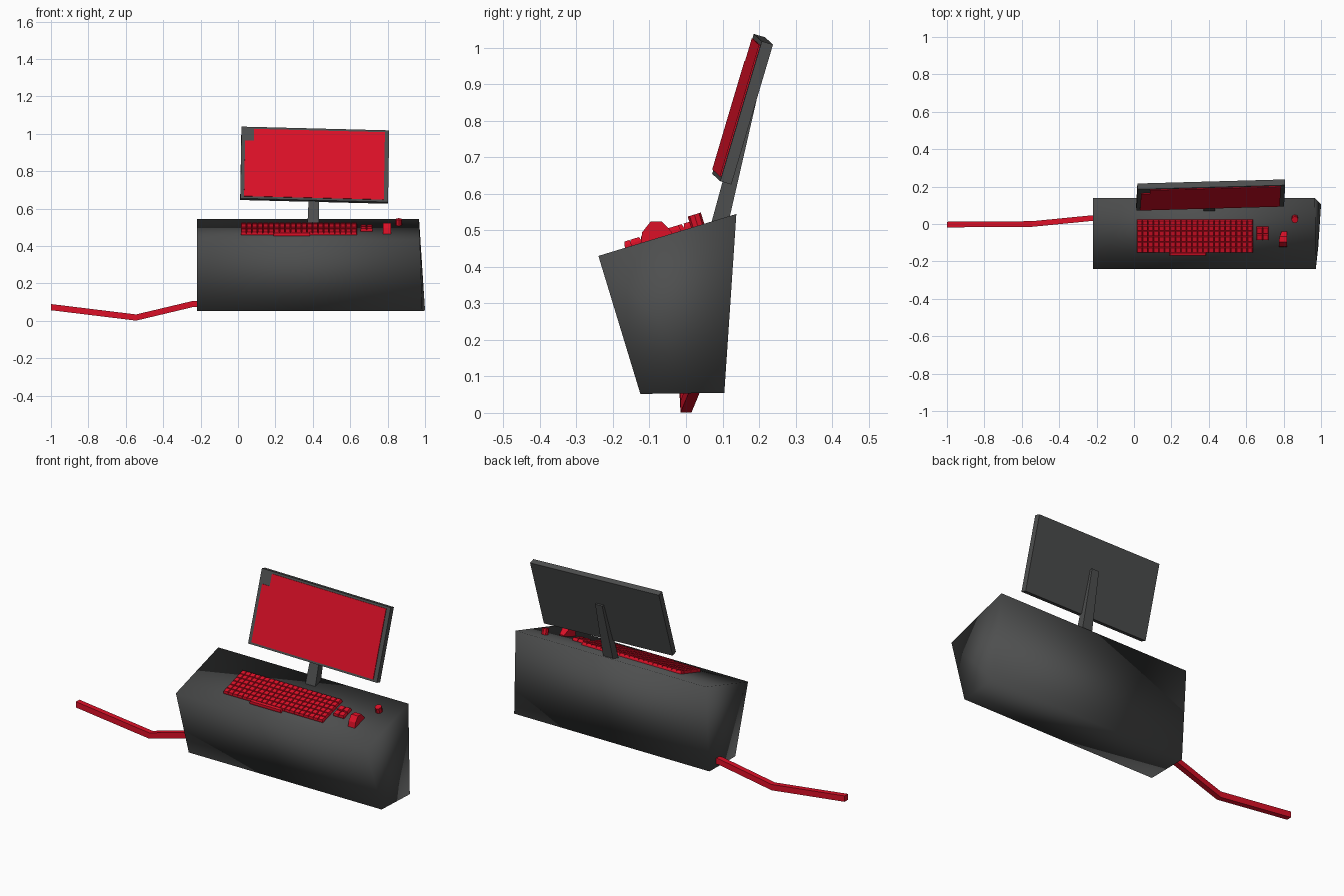
import bpy, bmesh, math
from mathutils import Vector

if "Cube" in bpy.data.objects:
    bpy.data.objects.remove(bpy.data.objects["Cube"])


def material(name, rgb):
    m = bpy.data.materials.new(name)
    m.diffuse_color = (*rgb, 1)
    m.use_nodes = True
    m.node_tree.nodes["Principled BSDF"].inputs["Base Color"].default_value = m.diffuse_color
    return m


GREY = material("dark_grey", (0.075, 0.077, 0.077))
RED = material("red", (0.72, 0.005, 0.02))


def add_loft(bm, rings):
    """Join equal-sized rings of points and cap both ends."""
    vs = [[bm.verts.new(p) for p in r] for r in rings]
    n = len(vs[0])
    for a, b in zip(vs, vs[1:]):
        for i in range(n):
            j = (i + 1) % n
            bm.faces.new((a[i], a[j], b[j], b[i]))
    bm.faces.new(vs[0])
    bm.faces.new(vs[-1])


def make(name, lofts, mat, smooth=False):
    bm = bmesh.new()
    for rings in lofts:
        add_loft(bm, rings)
    bmesh.ops.recalc_face_normals(bm, faces=bm.faces)
    me = bpy.data.meshes.new(name)
    bm.to_mesh(me)
    bm.free()
    me.materials.append(mat)
    for p in me.polygons:
        p.use_smooth = smooth
    ob = bpy.data.objects.new(name, me)
    bpy.context.collection.objects.link(ob)
    return ob


def rect(c, a, b, ha, hb):
    """Rectangle ring around c, spanned by half sizes along a and b."""
    c = Vector(c)
    return [c - a * ha - b * hb, c + a * ha - b * hb, c + a * ha + b * hb, c - a * ha + b * hb]


X, Y, Z = Vector((1, 0, 0)), Vector((0, 1, 0)), Vector((0, 0, 1))

# Console body: wedge profile, slightly skewed right end, smooth over all edges
profile = [(-0.24, 0.43), (0.138, 0.545), (0.105, 0.055), (-0.125, 0.052)]
right_x = [0.972, 0.968, 1.0, 0.985]
make("console_body", [[[(-0.22, y, z) for y, z in profile],
                       [(x, y, z) for x, (y, z) in zip(right_x, profile)]]], GREY, smooth=True)

# Cable: square tube with a bend, entering the left end
path = [(-1.0, -0.003, 0.073), (-0.545, 0.0, 0.0175), (-0.24, 0.03, 0.09), (-0.2, 0.03, 0.09)]
make("cable", [[rect(p, Y, Z, 0.015, 0.0165) for p in path]], RED)

# Monitor axes: width, height, front normal
U = Vector((0.79, 0.022, -0.02)).normalized()
V = Vector((0, 0.285, 0.96))
V = (V - U * V.dot(U)).normalized()
N = U.cross(V)
C = Vector((0.41, 0.155, 0.832))
make("monitor_case", [[rect(C + N * d, U, V, 0.395, 0.2) for d in (-0.016, 0.016)]], GREY)

# Screen plate with the upper left corner cut out
outline = [(-0.375, -0.188), (0.372, -0.188), (0.372, 0.188),
           (-0.328, 0.188), (-0.328, 0.122), (-0.375, 0.122)]
make("screen", [[[C + U * u + V * v + N * d for u, v in outline] for d in (0.015, 0.02)]], RED)

# Stand: tapered post running up the back of the monitor
make("monitor_stand", [[rect((0.402, 0.085, 0.49), X, Y, 0.032, 0.024),
                        rect((0.41, 0.178, 0.86), X, Y, 0.022, 0.016)]], GREY)

# Sloped top frame used for the controls
S = Vector((0, 0.378, 0.115)).normalized()
T = X.cross(S)


def on_top(x, y, h=0.0):
    return Vector((x, y, 0.43 + (y + 0.24) * 0.115 / 0.378)) + T * h


def key(x, y, w, d, h=0.017, inset=0.003):
    """Key with a base ring, upright sides and a chamfered cap."""
    return [rect(on_top(x, y, -0.003), X, S, w / 2, d / 2),
            rect(on_top(x, y, h * 0.4), X, S, w / 2, d / 2),
            rect(on_top(x, y, h), X, S, w / 2 - inset, d / 2 - inset)]


# Keyboard: grid of keys and a space bar
cols, rows = 21, 6
cw, rd = 0.62 / cols, 0.175 / rows
keys = [key(0.015 + (i + 0.5) * cw, -0.15 + (j + 0.5) * rd, cw, rd * 1.04)
        for i in range(cols) for j in range(rows)]
make("keyboard_keys", keys, RED)
make("space_bar", [key(0.288, -0.157, 0.195, 0.02)], RED)

# Small key pad
make("key_pad", [key(0.671 + i * 0.033, -0.067 + j * 0.036, 0.032, 0.035)
                 for i in range(2) for j in range(2)], RED)

# Lever handle: trapezoid block, narrower at the back
lever = [(-0.125, 0.46), (-0.12, 0.495), (-0.097, 0.524), (-0.066, 0.524), (-0.04, 0.497), (-0.04, 0.48)]
left_x = [0.775, 0.775, 0.775, 0.778, 0.79, 0.79]
make("lever", [[[(x, y, z) for x, (y, z) in zip(left_x, lever)],
                [(0.818, y, z) for y, z in lever]]], RED)

# Round button
ring = [(math.cos(k * math.pi / 4), math.sin(k * math.pi / 4)) for k in range(8)]
make("button", [[[on_top(0.86 + a * 0.018, 0.032 + b * 0.018, h) for a, b in ring]
                 for h in (-0.003, 0.032)]], RED)
